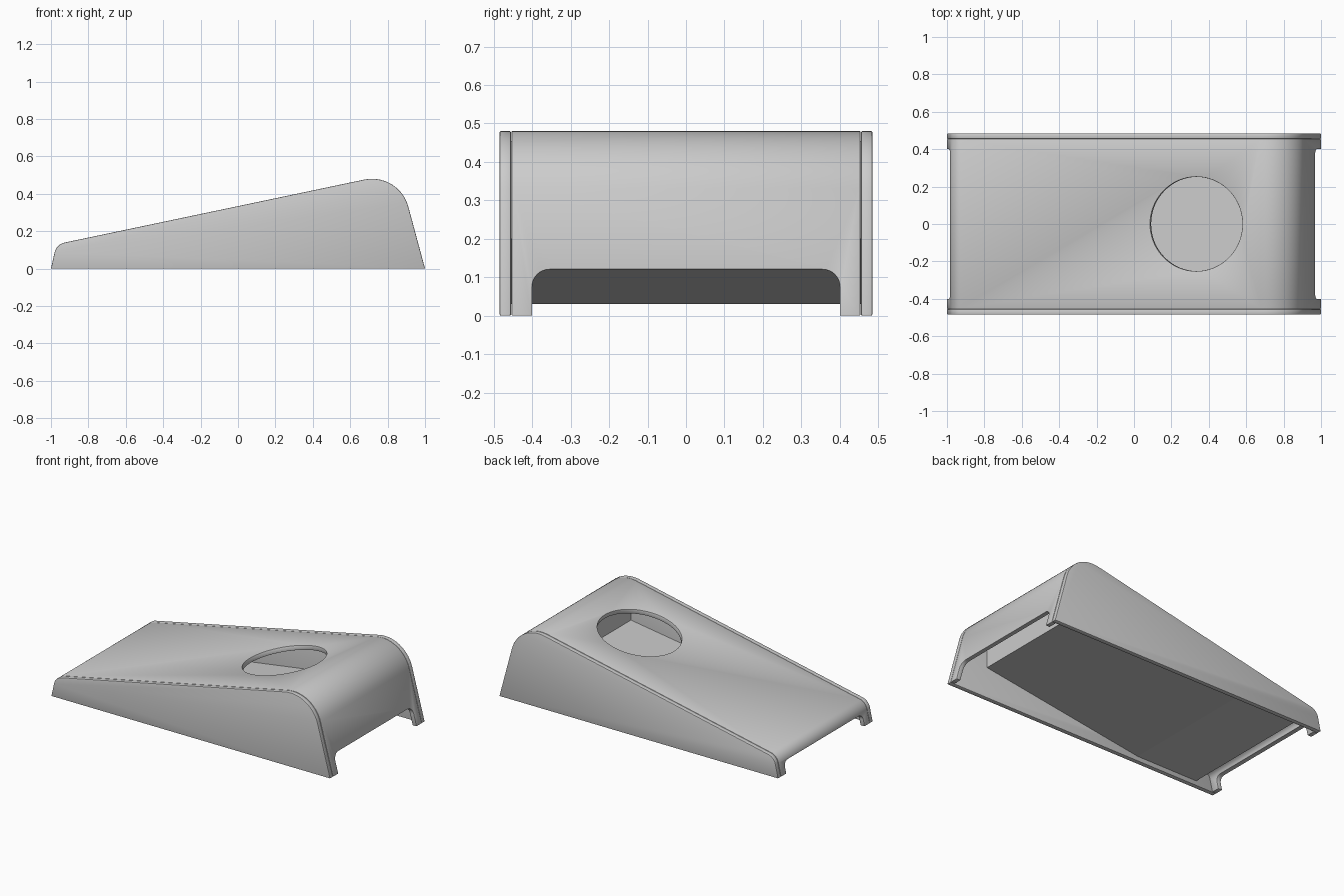
import bpy, bmesh
from math import atan, radians, sin, tan
from mathutils import Vector

if "Cube" in bpy.data.objects:
    bpy.data.objects.remove(bpy.data.objects["Cube"])


def rounded(corners, steps=14):
    """Polyline of (a, b, tangent_length); corners become smooth arcs."""
    pts = [Vector(c[:2]) for c in corners]
    out = []
    for i, c in enumerate(corners):
        if c[2] == 0:
            out.append(pts[i])
            continue
        p, tangent = pts[i], c[2]
        a = (pts[i - 1] - p).normalized()
        b = (pts[i + 1] - p).normalized()
        half = a.angle(b) / 2
        r = tangent * tan(half)
        centre = p + (a + b).normalized() * (r / sin(half))
        s = (p + a * tangent - centre).normalized()
        e = (p + b * tangent - centre).normalized()
        out += [centre + s.slerp(e, k / steps).normalized() * r for k in range(steps + 1)]
    return out


def band(line, t):
    """Close a polyline into a strip by a mitred offset to its left."""
    off = []
    for i, p in enumerate(line):
        d = [(line[j + 1] - line[j]).normalized()
             for j in (i - 1, i) if 0 <= j < len(line) - 1]
        n = [Vector((-v.y, v.x)) for v in d]
        m = (n[0] + n[-1]).normalized()
        q = p + m * (t / m.dot(n[0]))
        off.append(Vector((q.x, max(q.y, 0))))
    return list(line) + off[::-1]


def prism(name, pts, lo, hi, axis="Y"):
    """Extrude a 2D outline: (x, z) along Y or (y, z) along X."""
    bm = bmesh.new()
    vs = [bm.verts.new((p[0], lo, p[1]) if axis == "Y" else (lo, p[0], p[1])) for p in pts]
    f = bm.faces.new(vs)
    ext = bmesh.ops.extrude_face_region(bm, geom=[f])
    d = (0, hi - lo, 0) if axis == "Y" else (hi - lo, 0, 0)
    bmesh.ops.translate(bm, vec=d, verts=[v for v in ext["geom"] if isinstance(v, bmesh.types.BMVert)])
    bmesh.ops.recalc_face_normals(bm, faces=bm.faces)
    me = bpy.data.meshes.new(name)
    bm.to_mesh(me)
    bm.free()
    ob = bpy.data.objects.new(name, me)
    bpy.context.collection.objects.link(ob)
    return ob


def activate(ob):
    bpy.ops.object.select_all(action="DESELECT")
    ob.select_set(True)
    bpy.context.view_layer.objects.active = ob


def cut(ob, cutter):
    m = ob.modifiers.new("cut", "BOOLEAN")
    m.operation, m.solver, m.object = "DIFFERENCE", "EXACT", cutter
    activate(ob)
    bpy.ops.object.modifier_apply(modifier=m.name)
    bpy.data.objects.remove(cutter)


def finish(ob, bevel):
    m = ob.modifiers.new("bevel", "BEVEL")
    m.width, m.segments, m.limit_method, m.angle_limit = bevel, 2, "ANGLE", radians(40)
    activate(ob)
    bpy.ops.object.modifier_apply(modifier=m.name)
    bpy.ops.object.shade_smooth_by_angle(angle=radians(30))


# Side outline shared by the boards and the wrapped deck
outline = rounded([(-1, 0, 0), (-0.971, 0.13, 0.045), (0.861, 0.515, 0.19), (1, 0, 0)])

# Two solid side boards
for name, y in (("front_side_board", -0.485), ("back_side_board", 0.455)):
    finish(prism(name, outline, y, y + 0.03), 0.004)

# Deck and end walls as one bent sheet
deck = prism("deck", band(outline, -0.03), -0.454, 0.454)


def arch(top, r, lo, hi):
    return prism("arch_cutter", rounded([(-0.4, -0.1, 0), (-0.4, top, r), (0.4, top, r), (0.4, -0.1, 0)], 8),
                 lo, hi, "X")


# Openings in both end walls
cut(deck, arch(0.12, 0.045, 0.85, 1.1))
cut(deck, arch(0.075, 0.035, -1.1, -0.9))

# Round hole square to the slope
bpy.ops.mesh.primitive_cylinder_add(vertices=64, radius=0.252, depth=0.2,
                                    location=(0.333, 0, 0.403), rotation=(0, -atan(0.21), 0))
cut(deck, bpy.context.object)
finish(deck, 0.003)

# Return chute under the hole: flat lip, ramp and backboard
path = [Vector(p) for p in ((-0.85, 0.03), (-0.41, 0.03), (0.725, 0.2), (0.725, 0.455))]
prism("return_chute", band(path, 0.012), -0.456, 0.456)
